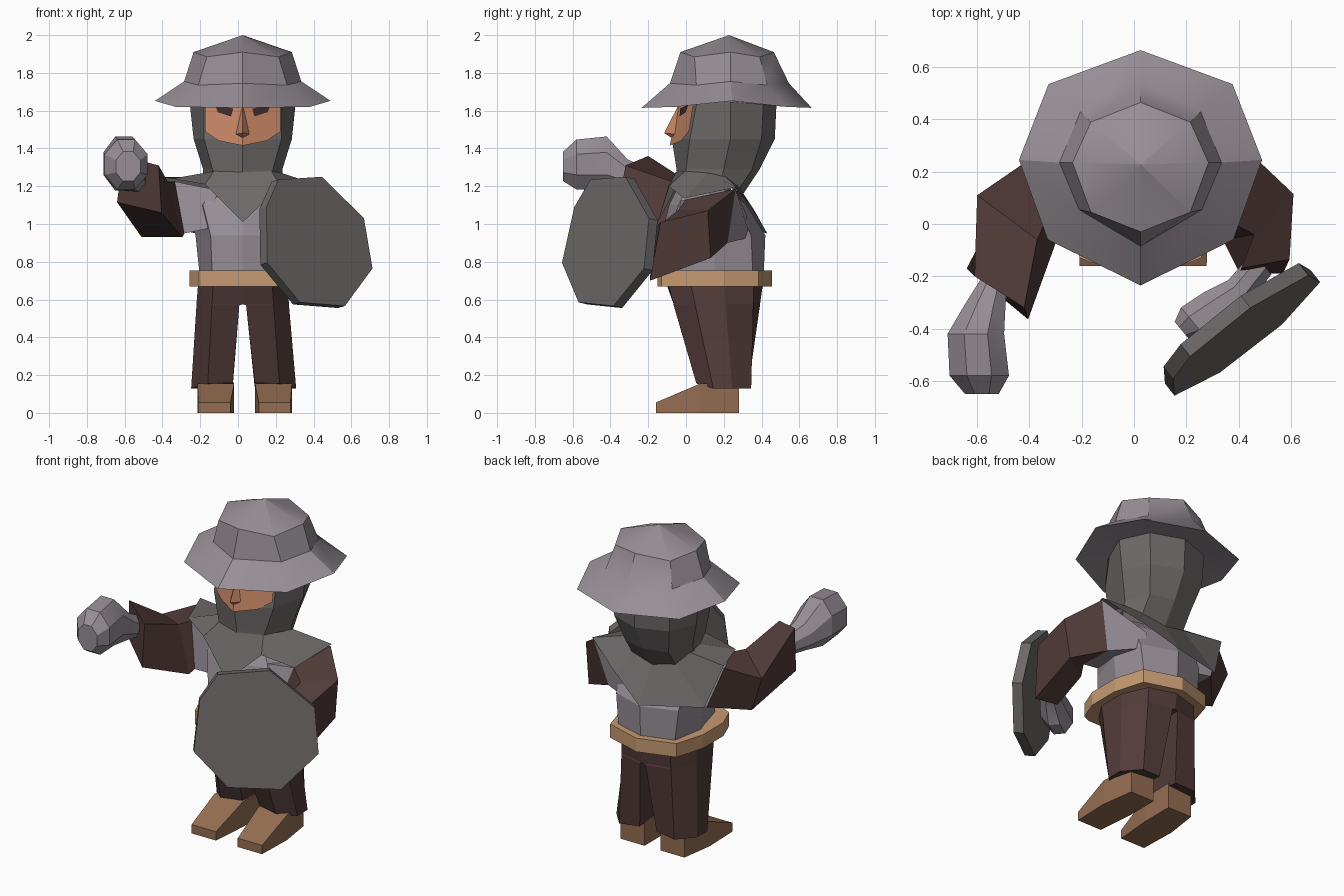
import bpy, math
from mathutils import Vector

if "Cube" in bpy.data.objects:
    bpy.data.objects.remove(bpy.data.objects["Cube"])

CX = 0.025  # body axis


def mat(name, rgb):
    m = bpy.data.materials.new(name)
    m.diffuse_color = (*rgb, 1)
    m.use_nodes = True
    m.node_tree.nodes["Principled BSDF"].inputs["Base Color"].default_value = m.diffuse_color
    return m


STEEL = mat("steel_grey", (0.31, 0.275, 0.305))
HOOD = mat("dark_iron_grey", (0.15, 0.141, 0.137))
BROWN = mat("dark_brown_cloth", (0.085, 0.044, 0.042))
BELT = mat("tan_leather", (0.56, 0.32, 0.165))
SHOE = mat("brown_leather", (0.30, 0.155, 0.085))
SKIN = mat("skin", (0.56, 0.23, 0.125))
EYE = mat("eye_dark_brown", (0.045, 0.024, 0.024))


def make(name, verts, faces, material, smooth=None):
    me = bpy.data.meshes.new(name)
    me.from_pydata([tuple(v) for v in verts], [], faces)
    me.materials.append(material)
    ob = bpy.data.objects.new(name, me)
    bpy.context.collection.objects.link(ob)
    bpy.ops.object.select_all(action='DESELECT')
    ob.select_set(True)
    bpy.context.view_layer.objects.active = ob
    bpy.ops.object.mode_set(mode='EDIT')
    bpy.ops.mesh.select_all(action='SELECT')
    bpy.ops.mesh.normals_make_consistent(inside=False)
    bpy.ops.object.mode_set(mode='OBJECT')
    if smooth:
        bpy.ops.object.shade_smooth_by_angle(angle=math.radians(smooth))
    return ob


def loft(name, rings, material, caps=(True, True), smooth=None):
    """Skin a list of equal-length closed rings."""
    n = len(rings[0])
    verts = [v for r in rings for v in r]
    faces = [(k * n + i, k * n + (i + 1) % n, (k + 1) * n + (i + 1) % n, (k + 1) * n + i)
             for k in range(len(rings) - 1) for i in range(n)]
    if caps[0]:
        faces.append(tuple(range(n)))
    if caps[1]:
        faces.append(tuple(range(len(verts) - n, len(verts))))
    return make(name, verts, faces, material, smooth)


def sym(half):
    """Mirror a front-to-back half outline about the body axis."""
    right = [(CX + x, y, z) for x, y, z in half]
    left = [(CX - x, y, z) for x, y, z in reversed(half) if x > 0]
    return right + left


def octo(z, front, fd, side, bd, back):
    """Body ring at one height: front, front corner, side, back corner, back."""
    return sym([(0, front, z), (*fd, z), (*side, z), (*bd, z), (0, back, z)])


# helmet: underside, brim, crown foot, crown shoulder, peak
under = octo(1.645, -.02, (.20, .06), (.275, .235), (.195, .405), .475)
brim = sym([(0, -.235, 1.615), (.355, -.06, 1.62), (.465, .245, 1.652), (.352, .535, 1.62), (0, .665, 1.615)])
foot = sym([(0, -.085, 1.745), (.235, .055, 1.735), (.31, .235, 1.755), (.23, .43, 1.735), (0, .545, 1.745)])
shoulder = sym([(0, -.03, 1.91), (.19, .045, 1.885), (.26, .235, 1.91), (.19, .39, 1.885), (0, .465, 1.91)])
peak = [(CX, .228, 2.0)] * 8
loft("helmet", [under, brim, foot, shoulder, peak], STEEL, (False, False), 32)

# hood around the head
loft("hood", [
    octo(1.655, -.025, (.205, .06), (.282, .235), (.20, .41), .48),
    octo(1.45, -.075, (.205, .02), (.26, .235), (.19, .40), .47),
    octo(1.29, -.05, (.16, 0), (.21, .20), (.15, .35), .39),
    sym([(0, -.05, 1.25), (.15, 0, 1.25), (.21, .18, 1.23), (.15, .27, 1.17), (0, .29, 1.14)])],
    HOOD, (False, False))

# shoulder cape, running out over both shoulders to a point front and back
neck = sym([(0, -.055, 1.275), (.152, -.005, 1.28), (.205, .12, 1.27), (.20, .21, 1.25),
            (.15, .285, 1.19), (0, .30, 1.16)])
cape = [(CX, -.15, 1.01), (.225, -.09, 1.20), (.395, -.01, 1.135), (.46, .268, 1.195), (.24, .36, 1.075),
        (CX, .43, .95), (-.34, .305, .985), (-.435, .25, 1.25), (-.35, .01, 1.24), (-.175, -.09, 1.21)]
loft("shoulder_cape", [neck, cape], HOOD, (False, False))


# face plate on the hood front
def face_y(x, z):
    t = (1.68 - z) / .19
    a, b = -.022 - .042 * t, .055 - .032 * t
    return a + (b - a) * abs(x) / .205 - .006


face_pts = [(-.201, 1.64), (0, 1.64), (.201, 1.64), (.201, 1.49), (.125, 1.44),
            (0, 1.415), (-.125, 1.44), (-.201, 1.49)]
make("face", [(CX + x, face_y(x, z), z) for x, z in face_pts],
     [(0, 1, 5, 6, 7), (1, 2, 3, 4, 5)], SKIN)
for s, label in ((-1, "right"), (1, "left")):
    eye = [(.05, 1.61), (.147, 1.632), (.132, 1.592), (.062, 1.57)]
    make(label + "_eye", [(CX + s * x, face_y(x, z) - .007, z) for x, z in eye], [(0, 1, 2, 3)], EYE)
make("nose", [(CX, -.04, 1.63), (CX, -.115, 1.482), (CX - .038, -.055, 1.475),
              (CX + .038, -.055, 1.475), (CX, -.068, 1.45)],
     [(0, 1, 2), (0, 3, 1), (1, 4, 2), (1, 3, 4), (0, 2, 4, 3)], SKIN)

# mail torso
loft("torso", [
    octo(.70, -.11, (.16, -.09), (.225, .15), (.19, .355), .41),
    octo(.94, -.13, (.17, -.09), (.25, .15), (.215, .345), .42),
    octo(1.10, -.09, (.21, -.04), (.30, .15), (.23, .27), .32),
    octo(1.18, -.05, (.16, 0), (.22, .12), (.14, .20), .23)], STEEL)


# belt band
def belt_ring(z):
    return sym([(.18, -.15, z), (.232, -.13, z), (.283, .0, z), (.283, .2, z), (.228, .385, z), (0, .455, z)])


loft("belt", [belt_ring(.67), belt_ring(.755)], BELT)

# legs and shoes
for s, label in ((-1, "right"), (1, "left")):
    top = [(0, -.11), (.155, -.10), (.235, .02), (.235, .20), (.165, .36), (0, .41)]
    low = [(.058, .085), (.19, .055), (.278, .145), (.278, .245), (.19, .345), (.058, .33)]
    mid = [(a[0] + (b[0] - a[0]) * .23, a[1] + (b[1] - a[1]) * .23) for a, b in zip(top, low)]
    crotch = [(0, mid[0][1])] + mid[1:-1] + [(0, mid[-1][1])]
    gap = [(.018, mid[0][1])] + mid[1:-1] + [(.018, mid[-1][1])]
    low_z = [.16, .155, .13, .13, .13, .14]
    loft(label + "_trouser_leg", [
        [(CX + s * x, y, .70) for x, y in top],
        [(CX + s * x, y, .575) for x, y in crotch],
        [(CX + s * x, y, .57) for x, y in gap],
        [(CX + .005 + s * x, y, z) for (x, y), z in zip(low, low_z)]], BROWN)
    # shoe sections from toe to heel: y, inner x, outer x, height
    ox = CX + .01
    loft(label + "_shoe", [
        [(ox + s * a, y, 0), (ox + s * b, y, 0), (ox + s * b, y, h), (ox + s * a, y, h)]
        for y, a, b, h in ((-.16, .075, .243, .055), (.075, .055, .25, .155), (.28, .055, .22, .16))], SHOE)

# arms: each section is front-top, front-bottom, back-bottom, back-top
right_join = [(-.335, .02, 1.225), (-.285, -.02, .95), (-.335, .275, .975), (-.425, .23, 1.225)]
right_elbow = [(-.37, -.06, 1.22), (-.295, -.06, .93), (-.51, .08, .93), (-.60, .11, 1.16)]
right_cuff = [(-.42, -.32, 1.31), (-.405, -.365, 1.06), (-.64, -.17, 1.115), (-.61, -.20, 1.36)]
left_join = [(.385, .0, 1.13), (.33, -.05, .95), (.38, .22, .90), (.455, .262, 1.185)]
left_elbow = [(.46, -.04, 1.075), (.34, -.06, .87), (.58, .13, .82), (.61, .115, 1.07)]
left_cuff = [(.41, -.17, .97), (.405, -.19, .72), (.57, -.19, .70), (.595, -.135, 1.01)]
right_socket = [(-.11, -.04, 1.18), (-.14, -.07, .98), (-.13, .28, .93), (-.10, .20, 1.08)]
left_socket = [(.155, -.04, 1.12), (.185, -.07, .98), (.205, .34, .93), (.175, .32, 1.05)]
for label, sock, join, elbow, cuff in (("right", right_socket, right_join, right_elbow, right_cuff),
                                       ("left", left_socket, left_join, left_elbow, left_cuff)):
    loft(label + "_mail_sleeve", [sock, join], STEEL)
    loft(label + "_arm", [join, elbow, cuff], BROWN)


# gauntlets: sections of centre, half width, half height
def hand(name, secs, direction):
    side = Vector(direction).cross(Vector((0, 0, 1))).normalized()
    rings = []
    for c, w, h in secs:
        rings.append([Vector(c) + side * w * math.cos(a) + Vector((0, 0, h * math.sin(a)))
                      for a in [math.radians(22.5 + 45 * i) for i in range(8)]])
    loft(name, rings, STEEL, smooth=25)


hand("right_gauntlet", [((-.535, -.21, 1.23), .055, .065), ((-.57, -.31, 1.26), .085, .09),
                        ((-.605, -.42, 1.32), .117, .155), ((-.592, -.58, 1.315), .123, .143),
                        ((-.582, -.65, 1.305), .07, .085)], (0, -1, 0))
hand("left_gauntlet", [((.49, -.15, .86), .06, .08), ((.40, -.26, .82), .065, .08),
                       ((.32, -.32, .79), .085, .12), ((.23, -.38, .79), .085, .12),
                       ((.185, -.41, .79), .05, .07)], (-.77, -.64, 0))

# shield: flat front outline, set back along its normal for thickness
normal = Vector((.61, -.77, .18)).normalized()
centre = Vector((.425, -.417, .905))
outline = [(.215, 1.235), (.445, 1.25), (.667, 1.03), (.712, .765),
           (.566, .566), (.328, .585), (.155, .795), (.15, 1.09)]
front = []
for x, z in outline:
    y = centre.y - (normal.x * (x - centre.x) + normal.z * (z - centre.z)) / normal.y
    front.append(Vector((x, y, z)))
back = [p - normal * .06 for p in front]
loft("shield", [front, back], HOOD)
